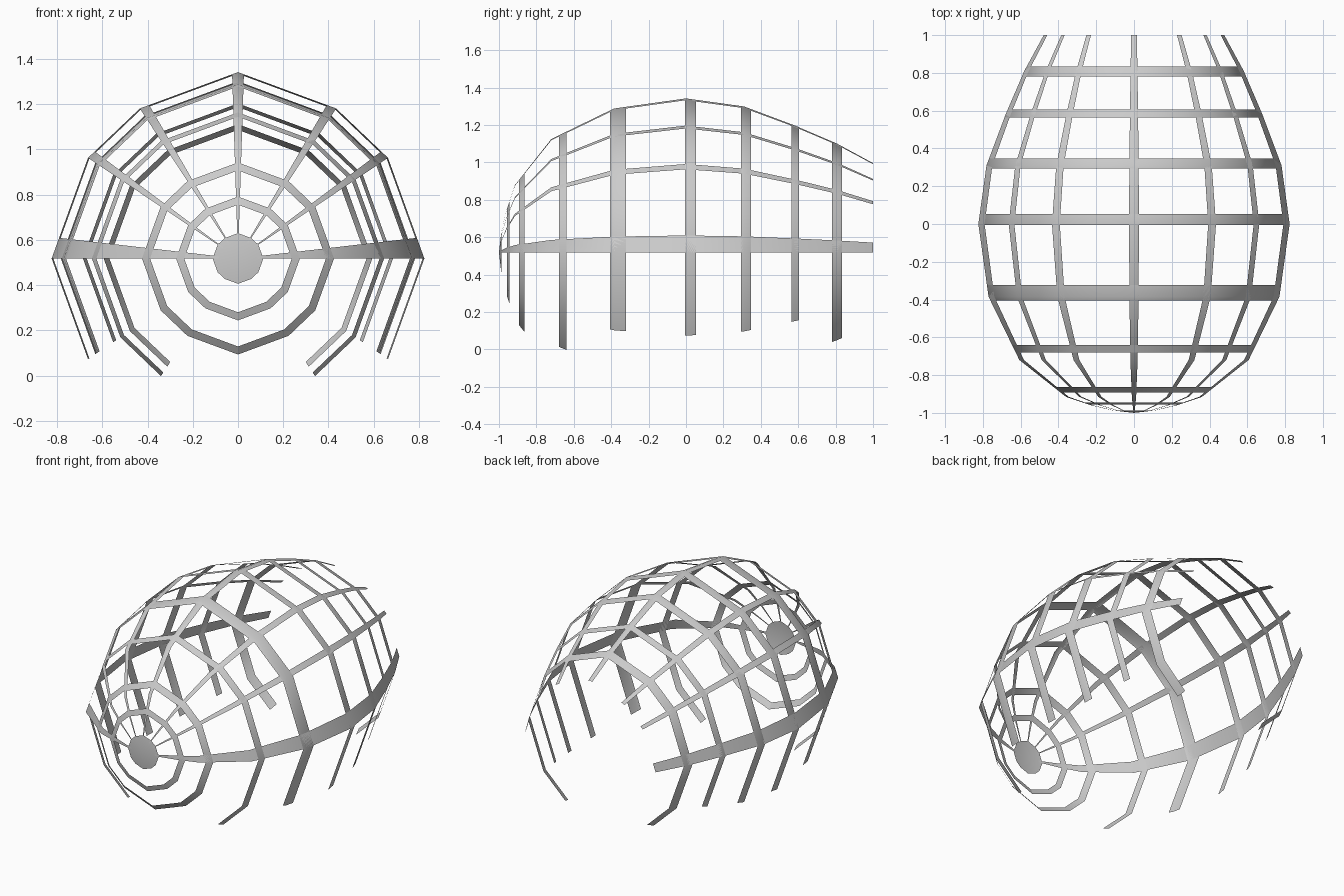
import bpy

if "Cube" in bpy.data.objects:
    bpy.data.objects.remove(bpy.data.objects["Cube"])

AXIS_Z = 0.518
# lengthwise profile: (y, radius)
PROFILE = [(-1.0, 0.0), (-0.987, 0.112), (-0.96, 0.226), (-0.915, 0.36), (-0.72, 0.607),
           (-0.385, 0.77), (0.0, 0.824), (0.31, 0.781), (0.58, 0.68), (0.81, 0.581), (1.0, 0.478)]
# unit cross-section: right half from top to bottom, then back up the left
HALF = [(0, 1), (0.527, 0.805), (0.805, 0.54), (1, 0), (0.805, -0.54), (0.527, -0.805), (0, -1)]
SECTION = HALF + [(-x, z) for x, z in HALF[-2:0:-1]]


def radius(y):
    for (y0, r0), (y1, r1) in zip(PROFILE, PROFILE[1:]):
        if y <= y1:
            return r0 + (r1 - r0) * (y - y0) / (y1 - y0)
    return PROFILE[-1][1]


def section(t):
    """Point on the unit cross-section at (fractional) corner index t."""
    i = int(t // 1)
    f = t - i
    a, b = SECTION[i % 12], SECTION[(i + 1) % 12]
    return a[0] + (b[0] - a[0]) * f, a[1] + (b[1] - a[1]) * f


def patch(name, ys, ts):
    """Strip of the hull covering stations ys and cross-section positions ts."""
    verts = []
    for y in ys:
        r = radius(y)
        for t in ts:
            x, z = section(t)
            verts.append((x * r, y, AXIS_Z + z * r))
    n = len(ts)
    faces = [(i * n + j, i * n + j + 1, (i + 1) * n + j + 1, (i + 1) * n + j)
             for i in range(len(ys) - 1) for j in range(n - 1)]
    me = bpy.data.meshes.new(name)
    me.from_pydata(verts, [], faces)
    for p in me.polygons:
        p.use_smooth = True
    ob = bpy.data.objects.new(name, me)
    bpy.context.collection.objects.link(ob)
    return ob


def stations(y0, y1):
    return [y0] + [y for y, _ in PROFILE if y0 < y < y1] + [y1]


# hoops: (start y, end y, last corner reached on each side; 6 = closed ring)
HOOPS = [(-0.956, -0.944, 6), (-0.892, -0.864, 6), (-0.68, -0.64, 5), (-0.405, -0.322, 4),
         (-0.005, 0.053, 4), (0.293, 0.347, 4), (0.565, 0.605, 4), (0.78, 0.833, 5)]
for k, (y0, y1, last) in enumerate(HOOPS):
    patch(f"hoop_{k + 1}", stations(y0, y1), list(range(-last, last + 1)))

# lengthwise ribs
rib_ys = stations(-0.99, 1.0)
patch("top_rib", rib_ys, [-0.06, 0, 0.06])
for corner, width, name in [(1, 0.095, "upper_rib"), (2, 0.13, "shoulder_rib"), (3, 0.205, "side_rail")]:
    patch(name + "_right", rib_ys, [corner - width, corner])
    patch(name + "_left", rib_ys, [-corner, -corner + width])

# nose cap: fan from the tip
r = radius(-0.987)
verts = [(0, -1, AXIS_Z)] + [(x * r, -0.987, AXIS_Z + z * r) for x, z in SECTION]
me = bpy.data.meshes.new("nose_cap")
me.from_pydata(verts, [], [(0, (i + 1) % 12 + 1, i + 1) for i in range(12)])
for p in me.polygons:
    p.use_smooth = True
    p.flip()
bpy.context.collection.objects.link(bpy.data.objects.new("nose_cap", me))
